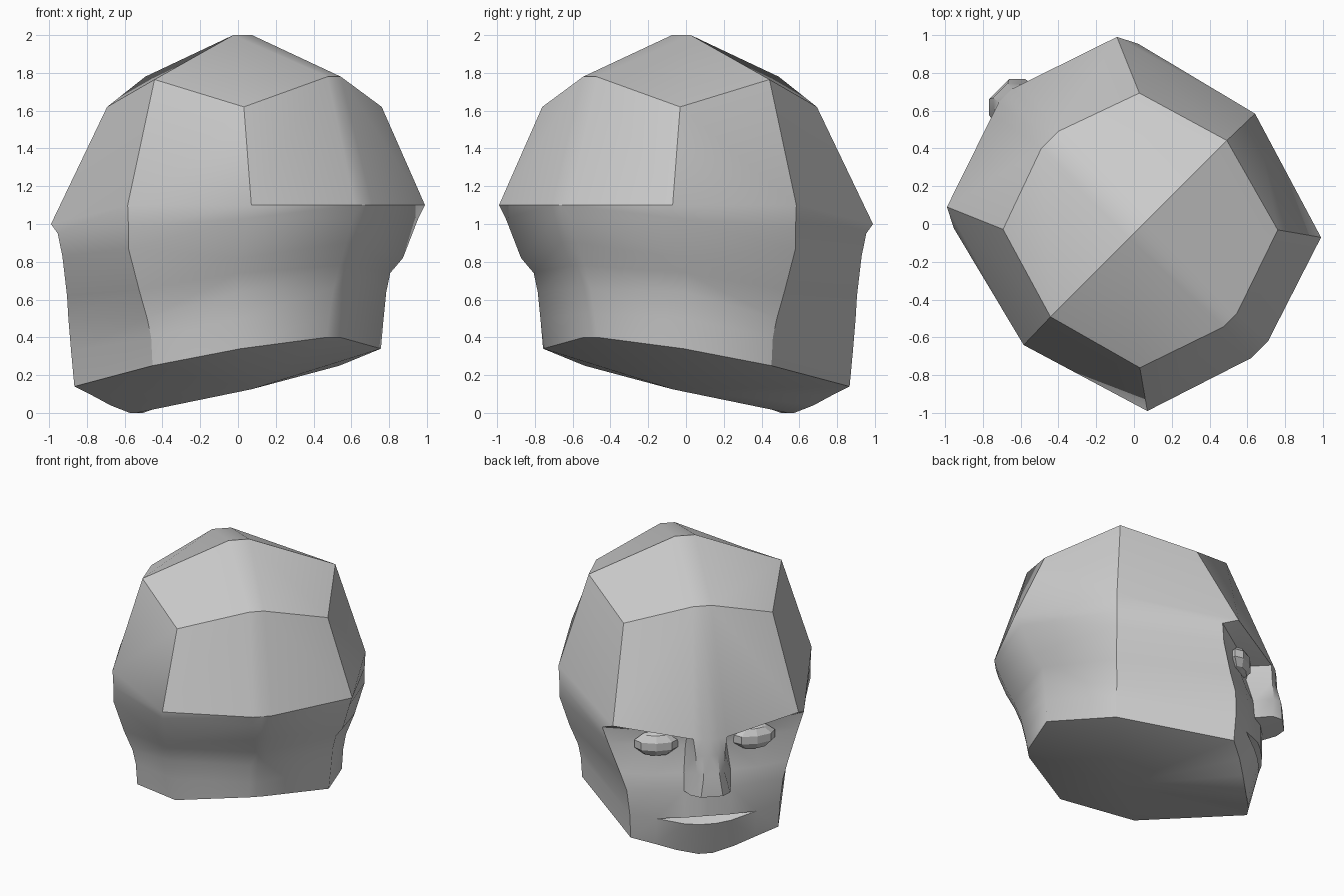
import bpy, bmesh, math
from mathutils import Matrix

cube = bpy.data.objects.get("Cube")
if cube:
    bpy.data.objects.remove(cube, do_unlink=True)

# Single clay colour
clay = bpy.data.materials.new("grey_clay")
clay.use_nodes = True
GREY = (0.6, 0.6, 0.6, 1)
clay.diffuse_color = GREY
clay.node_tree.nodes["Principled BSDF"].inputs["Base Color"].default_value = GREY

# The head is drawn as half columns (side, forward, up), then mirrored and turned
TURN = Matrix.Rotation(math.radians(45), 4, 'Z')
bm = bmesh.new()


def face(*points):
    bm.faces.new([bm.verts.new(p) for p in points])


def loft(first, second):
    """Quads between two columns of equal length."""
    for i in range(len(first) - 1):
        face(first[i], second[i], second[i + 1], first[i + 1])


def middle(column):
    """The same column moved onto the mirror plane."""
    return [(0, y, z) for _, y, z in column]


# Skull columns, from the bottom up to the widest level
face_edge = [(.505, .72, .14), (.515, .735, .33), (.535, .735, .5), (.575, .705, .62),
             (.65, .665, .83), (.69, .66, .95), (.636, .764, 1)]
side = [(.7, -.06, .25), (.71, -.06, .4), (.73, -.05, .5), (.79, -.05, .65),
        (.86, -.04, .87), (.86, -.04, .98), (.866, -.04, 1.1)]
back_corner = [(.525, -.545, .34), (.54, -.55, .5), (.55, -.56, .64), (.57, -.57, .74),
               (.605, -.63, .82), (.64, -.71, 1.03), (.65, -.75, 1.1)]
back_strip = [(.05, -.715, .4), (.05, -.735, .52), (.05, -.765, .66), (.05, -.81, .78),
              (.06, -.87, .9), (.06, -.92, 1.03), (.064, -.94, 1.1)]

# Crown points
crown_front, crown_front_corner = (.064, .63, 1.78), (.51, .47, 1.62)
crown_side, peak = (.66, -.035, 1.765), (.07, -.035, 2)
crown_back_corner, crown_back = (.516, -.56, 1.62), (.05, -.72, 1.78)

face_edge_full = face_edge + [crown_front_corner]
side_full = side + [crown_side]
back_corner_full = back_corner + [crown_back_corner]
back_strip_full = back_strip + [crown_back]
loft(face_edge_full, side_full)
loft(side_full, back_corner_full)
loft(back_corner_full, back_strip_full)
loft(back_strip_full, middle(back_strip_full))

# Top of the skull
face(crown_front, crown_front_corner, crown_side, peak)
face(peak, crown_side, crown_back_corner, crown_back)
ridge = [crown_front, peak, crown_back]
loft(ridge, middle(ridge))

# Face columns: cheek, beside the nose, and the centre strip
cheek = [(.34, .745, .09), (.34, .79, .3), (.36, .8, .52), (.36, .79, .63),
         (.34, .73, .82), (.34, .74, .93)]
nose_base = [(.16, .85, .32), (.16, .83, .51), (.16, .82, .64), (.14, .77, .82), (.13, .8, .93)]
chin_side = [(.2, .755, .04), (.16, .83, .265)]
chin_strip = [(.05, .76, 0), (.055, .84, .255)]
lip_strip = [(.055, .86, .325), (.055, .86, .51)]
loft(face_edge[:6], cheek)
loft(cheek[1:], nose_base)
loft(cheek[:2], chin_side)
loft(chin_side, chin_strip)
loft(chin_strip, middle(chin_strip))
loft(nose_base[:2], lip_strip)
loft(lip_strip, middle(lip_strip))

# Mouth opening with a sloping inside
mouth_strip = [chin_strip[1], (.055, .73, .3), lip_strip[0]]
mouth_side = [chin_side[1], (.16, .74, .3), nose_base[0]]
loft(mouth_side, mouth_strip)
loft(mouth_strip, middle(mouth_strip))
for low, high in zip(mouth_side, mouth_side[1:]):
    face(cheek[1], low, high)

# Nose, from the tip up to the brow
nose_side = [(.135, .95, .53), (.095, .955, .69), (.1, .945, .82), (.115, .94, .94)]
nose_ridge = [(.075, 1.01, .535), (.055, 1.0, .68), (.05, .965, .82), (.055, .96, .94)]
loft(nose_base[1:], nose_side)
loft(nose_side, nose_ridge)
loft(nose_ridge, middle(nose_ridge))
nostril = [lip_strip[1], nose_ridge[0]]
loft([nose_base[1], nose_side[0]], nostril)
loft(nostril, middle(nostril))

# Forehead and the underside of the brow
face(crown_front, crown_front_corner, face_edge[6], nose_side[3])
face(crown_front, nose_side[3], nose_ridge[3])
forehead = [nose_ridge[3], crown_front]
loft(forehead, middle(forehead))
face(nose_side[3], face_edge[6], cheek[5], nose_base[4])
face(face_edge[6], face_edge[5], cheek[5])

# Underside, slightly bowed down along its middle
centre = (0, -.1, .125)
face(middle(chin_strip)[0], chin_strip[0], chin_side[0], centre)
rim = [chin_side[0], cheek[0], face_edge[0], side[0], back_corner[0], back_strip[0],
       middle(back_strip)[0]]
for start, end in zip(rim, rim[1:]):
    face(start, end, centre)

# Join the panels and mirror the half
bmesh.ops.remove_doubles(bm, verts=bm.verts[:], dist=.0005)
bmesh.ops.mirror(bm, geom=bm.verts[:] + bm.edges[:] + bm.faces[:], axis='X', merge_dist=.0005)
bmesh.ops.remove_doubles(bm, verts=bm.verts[:], dist=.0005)
bmesh.ops.recalc_face_normals(bm, faces=bm.faces[:])
bm.transform(TURN)


def finish(name, source):
    mesh = bpy.data.meshes.new(name)
    source.to_mesh(mesh)
    source.free()
    mesh.materials.append(clay)
    ob = bpy.data.objects.new(name, mesh)
    bpy.context.collection.objects.link(ob)
    return ob


head = finish("head", bm)
bpy.ops.object.select_all(action='DESELECT')
head.select_set(True)
bpy.context.view_layer.objects.active = head
bpy.ops.object.shade_smooth_by_angle(angle=math.radians(30))

# Keep the nape soft: no hard edges between the underside and the back of the skull
nape = bmesh.new()
nape.from_mesh(head.data)
for edge in nape.edges:
    ends = [TURN.inverted() @ v.co for v in edge.verts]
    middle_height = (ends[0].z + ends[1].z) / 2
    if max(p.y for p in ends) < -.5 and .41 < middle_height < 1.09:
        edge.smooth = True
nape.to_mesh(head.data)
nape.free()

# Faceted almond eyes set under the brow
for name, sign in (("left_eye", -1), ("right_eye", 1)):
    eye = bmesh.new()
    bmesh.ops.create_uvsphere(eye, u_segments=8, v_segments=5, radius=1)
    eye.transform(TURN @ Matrix.Translation((sign * .335, .745, .84))
                  @ Matrix.Rotation(sign * math.radians(-8), 4, 'Z')
                  @ Matrix.Diagonal((.155, .075, .09, 1)))
    finish(name, eye)
